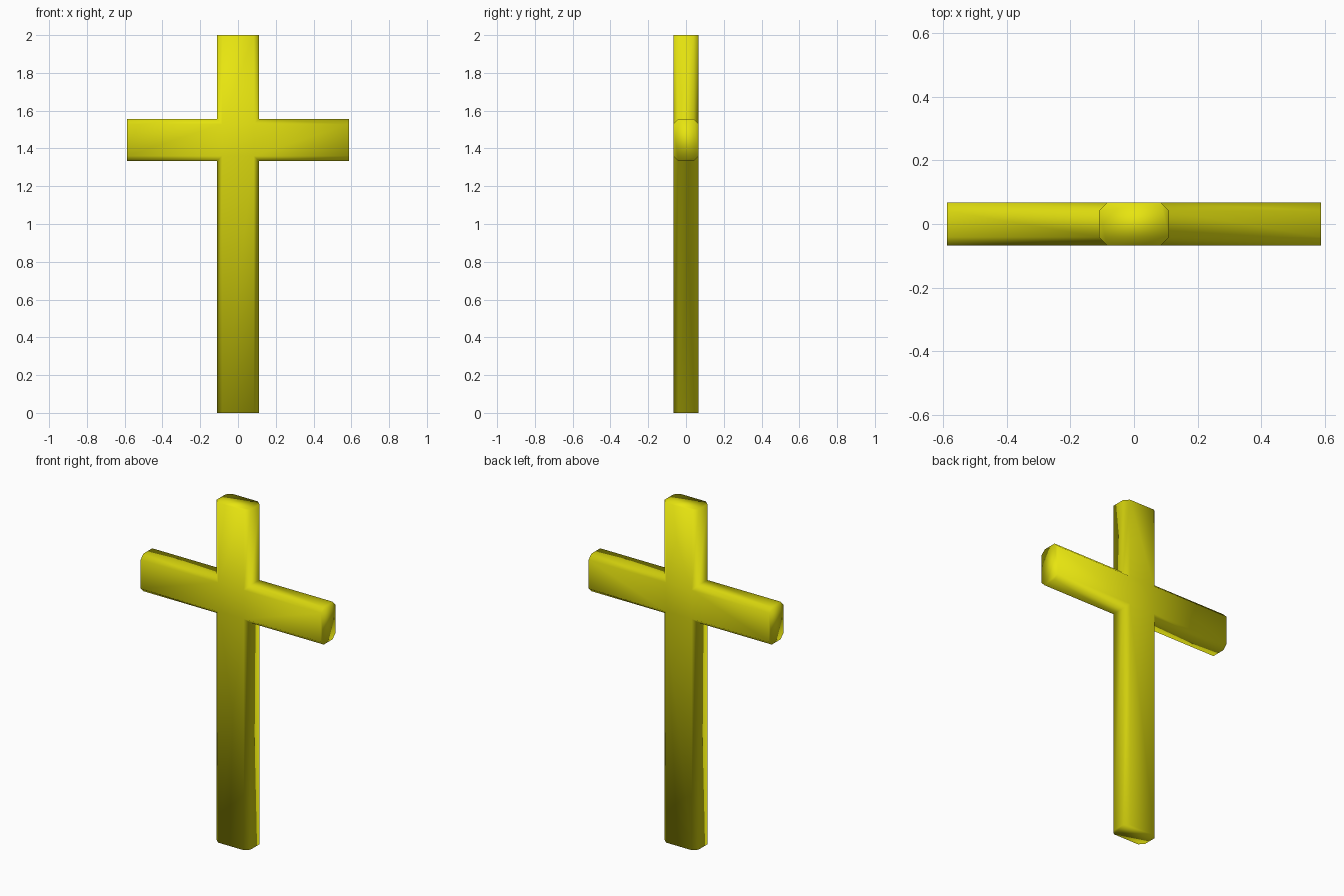
import bpy, bmesh

if "Cube" in bpy.data.objects:
    bpy.data.objects.remove(bpy.data.objects["Cube"])

W, D, C = 0.11, 0.067, 0.026          # half width, half depth, chamfer
ARM, LOW, HIGH, TOP = 0.587, 1.334, 1.555, 2.0

gold = bpy.data.materials.new("yellow")
gold.diffuse_color = (0.80, 0.78, 0.005, 1)
gold.use_nodes = True
gold.node_tree.nodes["Principled BSDF"].inputs["Base Color"].default_value = gold.diffuse_color


def outline(i):
    """Cross outline with its long sides moved in by i; the ends stay put."""
    w, lo, hi = W - i, LOW + i, HIGH - i
    right = [(w, 0), (w, lo), (ARM, lo), (ARM, hi), (w, hi), (w, TOP)]
    return right + [(-x, z) for x, z in reversed(right)]


bm = bmesh.new()
layers = [[bm.verts.new((x, y, z)) for x, z in outline(i)]
          for y, i in ((-D, C), (-D + C, 0), (D - C, 0), (D, C))]

# chamfered long sides and octagonal ends
for k in range(12):
    n = (k + 1) % 12
    if k in (2, 5, 8, 11):
        bm.faces.new([l[k] for l in layers] + [l[n] for l in reversed(layers)])
    else:
        for a, b in zip(layers, layers[1:]):
            bm.faces.new((a[k], a[n], b[n], b[k]))

# front and back: lower post, right arm, upper post, left arm, crossing
for l in (layers[0], layers[3]):
    for q in ((11, 0, 1, 10), (1, 2, 3, 4), (7, 4, 5, 6), (9, 10, 7, 8), (10, 1, 4, 7)):
        bm.faces.new([l[j] for j in q])

bmesh.ops.recalc_face_normals(bm, faces=bm.faces[:])
for f in bm.faces:
    f.smooth = True
mesh = bpy.data.meshes.new("cross")
bm.to_mesh(mesh)
bm.free()
mesh.materials.append(gold)
cross = bpy.data.objects.new("cross", mesh)
bpy.context.collection.objects.link(cross)
